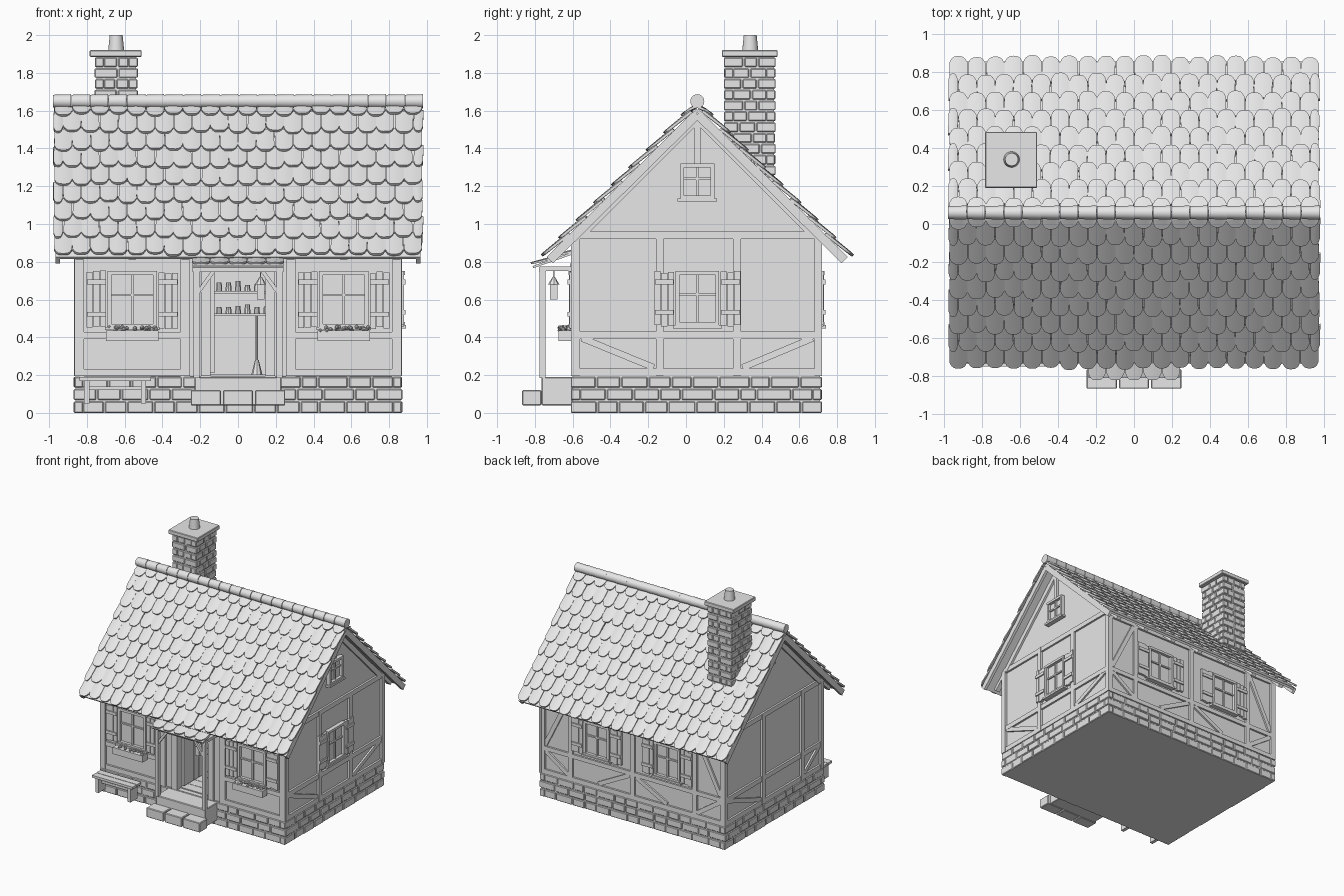
import bpy, bmesh, math, random
from mathutils import Matrix, Vector

random.seed(4)
if "Cube" in bpy.data.objects:
    bpy.data.objects.remove(bpy.data.objects["Cube"])

plaster = bpy.data.materials.new("light_grey")
plaster.use_nodes = True
plaster.diffuse_color = (0.8, 0.8, 0.8, 1)
plaster.node_tree.nodes["Principled BSDF"].inputs["Base Color"].default_value = (0.8, 0.8, 0.8, 1)


def frame(u, v, w, o=(0, 0, 0)):
    m = Matrix((u, v, w)).transposed().to_4x4()
    m.translation = o
    return m


# Wall frames: u runs along the wall, v is up, w points outward
WORLD = Matrix.Identity(4)
FRONT = frame((1, 0, 0), (0, 0, 1), (0, -1, 0), (0, -0.59, 0))
BACK = frame((-1, 0, 0), (0, 0, 1), (0, 1, 0), (0, 0.70, 0))
SIDE = frame((0, 1, 0), (0, 0, 1), (1, 0, 0))
RIGHT = frame((0, 1, 0), (0, 0, 1), (1, 0, 0), (0.85, 0, 0))
LEFT = frame((0, -1, 0), (0, 0, 1), (-1, 0, 0), (-0.85, 0, 0))
MID, RIDGE, RUN = 0.06, 1.615, 0.79


class Part:
    """Collects simple solids into one named object."""
    def __init__(self, m=WORLD):
        self.bm, self.m = bmesh.new(), m

    def rect(self, u0, u1, v0, v1, w0, w1, rot=WORLD):
        t = Matrix.Translation(((u0 + u1) / 2, (v0 + v1) / 2, (w0 + w1) / 2))
        s = Matrix.Diagonal((abs(u1 - u0), abs(v1 - v0), abs(w1 - w0), 1))
        bmesh.ops.create_cube(self.bm, size=1, matrix=self.m @ t @ rot @ s)

    def bar(self, p, q, width, w0, w1):
        p, q = Vector(p), Vector(q)
        d, c = q - p, (p + q) / 2
        h, k = d.length / 2, width / 2
        rot = Matrix.Rotation(math.atan2(d.y, d.x), 4, 'Z')
        self.rect(c.x - h, c.x + h, c.y - k, c.y + k, w0, w1, rot)

    def cyl(self, c, r1, r2, depth, rot=WORLD, n=20):
        bmesh.ops.create_cone(self.bm, cap_ends=True, segments=n, radius1=r1, radius2=r2,
                              depth=depth, matrix=self.m @ Matrix.Translation(c) @ rot)

    def tile(self, m, width, length, thick=0.014, lift=0.016):
        # Arched tile with a rounded lower end
        rows = []
        for i in range(9):
            u = -1 + i / 4
            arch = 0.007 * (1 - u * u)
            low = 0.04 * abs(u) ** 3.5
            pts = [(low, arch + lift + thick), (length, arch + thick),
                   (length, arch), (low, arch + lift)]
            rows.append([self.bm.verts.new(m @ Vector((u * width / 2, v, z))) for v, z in pts])
        for a, b in zip(rows, rows[1:]):
            for j in range(4):
                self.bm.faces.new((a[j], b[j], b[j - 3], a[j - 3]))
        self.bm.faces.new(rows[0])
        self.bm.faces.new(rows[-1][::-1])

    def done(self, name, smooth=False, bevel=0):
        bmesh.ops.recalc_face_normals(self.bm, faces=self.bm.faces)
        me = bpy.data.meshes.new(name)
        self.bm.to_mesh(me)
        self.bm.free()
        me.materials.append(plaster)
        ob = bpy.data.objects.new(name, me)
        bpy.context.collection.objects.link(ob)
        if bevel:
            mod = ob.modifiers.new("soft_edges", 'BEVEL')
            mod.width, mod.segments = bevel, 1
        if smooth:
            bpy.ops.object.select_all(action='DESELECT')
            ob.select_set(True)
            bpy.context.view_layer.objects.active = ob
            bpy.ops.object.shade_smooth_by_angle(angle=math.radians(40))
        return ob


def brickwork(name, x0, x1, y0, y1, z0, z1, rows, length):
    # Solid mortar core wrapped in staggered bricks of uneven length
    core = Part()
    core.rect(x0 + .01, x1 - .01, y0 + .01, y1 - .01, z0, z1)
    core.done(name + "_core")
    p, d, h, gap = Part(), 0.05, (z1 - z0) / rows, 0.004
    for r in range(rows):
        z = z0 + r * h
        for along_x in (True, False):
            a, b = (x0, x1) if along_x else (y0, y1)
            inset = d if (r % 2 == 0) == along_x else 0
            a, b = a + inset, b - inset
            n = max(2, round((b - a) / length))
            for edge in (0, 1):
                cuts = [a] + [a + (b - a) * (i + random.uniform(-.2, .2)) / n for i in range(1, n)] + [b]
                for c, e in zip(cuts, cuts[1:]):
                    out = random.uniform(0, .005)
                    c2, e2 = c + gap * (c > a), e - gap * (e < b)
                    zz = (z + (gap if r else 0), z + h - gap)
                    if along_x:
                        y = (y0 + out, y0 + d) if edge == 0 else (y1 - d, y1 - out)
                        p.rect(c2, e2, *y, *zz)
                    else:
                        x = (x0 + out, x0 + d) if edge == 0 else (x1 - d, x1 - out)
                        p.rect(*x, c2, e2, *zz)
    p.done(name + "_bricks", bevel=0.005)


def window(name, m, u, v0, v1, half, shutters=True):
    p = Part(m)
    p.rect(u - half, u + half, v0, v1, 0, 0.008)
    for s in (-1, 1):
        p.rect(u + s * half, u + s * (half - .02), v0, v1, 0, 0.03)
    for v in (v0, v1 - .02):
        p.rect(u - half, u + half, v, v + .02, 0, 0.033)
    p.rect(u - .007, u + .007, v0, v1, 0, 0.02)
    mid = v0 + (v1 - v0) * .58
    p.rect(u - half, u + half, mid - .006, mid + .006, 0, 0.02)
    p.rect(u - half - .015, u + half + .015, v0 - .012, v0 + .004, 0, 0.04)
    p.done(name + "_frame")
    if shutters:
        p = Part(m)
        for s in (-1, 1):
            for i in range(3):
                a = u + s * (half + .008 + i * .036)
                j = random.uniform(-.008, .008)
                p.rect(a, a + s * .033, v0 + j, v1 - .005 + j, 0.008, 0.028)
            for v in (v0 + .06, v1 - .07):
                p.rect(u + s * (half + .01), u + s * (half + .11), v, v + .025, 0.02, 0.038)
        p.done(name + "_shutters")


# Stone base, walls with open doorway, attic
brickwork("foundation", -0.87, 0.87, -0.61, 0.72, 0, 0.195, 3, 0.13)
p = Part()
for s in (-1, 1):
    p.rect(s * .80, s * .85, -.59, .70, .19, .94)
    p.rect(s * .145, s * .85, -.59, -.54, .19, .94)
p.rect(-.15, .15, -.59, -.54, .77, .94)
p.rect(-.85, .85, .65, .70, .19, .94)
p.done("walls")
p = Part()
ends = [[p.bm.verts.new((x, y, z)) for y, z in ((-.59, .935), (.71, .935), (MID, 1.585))] for x in (-.85, .85)]
p.bm.faces.new(ends[0])
p.bm.faces.new(ends[1])
for i in range(3):
    p.bm.faces.new((ends[0][i], ends[0][i - 1], ends[1][i - 1], ends[1][i]))
p.done("attic_gables")
p = Part()
for i in range(14):
    p.rect(-.8, .8, -.56 + i * .087, -.477 + i * .087, .18, .203)
p.done("floor_boards")

# Timber framing on each wall
p = Part(FRONT)
for s in (-1, 1):
    for u in (.84, .28, .17):
        p.rect(s * (u - .025), s * (u + .025), .195, .94, 0, .02)
    for v in (.215, .41):
        p.rect(s * .28, s * .86, v - .018, v + .018, 0, .016)
p.rect(-.2, .2, .755, .79, 0, .025)
p.rect(-.86, .86, .89, .93, 0, .018)
p.done("front_timbers")
p = Part(BACK)
for u in (-.84, -.58, 0, .58, .84):
    p.rect(u - .02, u + .02, .195, .94, 0, .018)
for v in (.215, .41, .90):
    p.rect(-.86, .86, v - .018, v + .018, 0, .016)
for s in (-1, 1):
    p.bar((s * .60, .88), (s * .82, .44), .035, 0, .014)
    p.bar((s * .60, .24), (s * .82, .39), .035, 0, .014)
    p.bar((s * .03, .39), (s * .32, .24), .035, 0, .014)
p.done("back_timbers")
for name, m, mid, posts in (("right", RIGHT, MID, (-.58, -.14, .27, .70)), ("left", LEFT, -MID, (-.70, -.2, .32, .58))):
    p = Part(m)
    for u in posts:
        p.rect(u - .02, u + .02, .195, .96, 0, .018)
    for v in (.215, .41, .94):
        p.rect(mid - .65, mid + .65, v - .02, v + .02, 0, .016)
    p.bar((posts[0] + .03, .395), (posts[1] - .03, .24), .035, 0, .014)
    p.bar((posts[2] + .03, .24), (posts[3] - .03, .395), .035, 0, .014)
    p.rect(mid - .018, mid + .018, 1.32, 1.56, 0, .018)
    for s in (-1, 1):
        p.bar((mid, 1.555), (mid + s * .62, .935), .04, 0, .018)
    p.done(name + "_timbers")

# Windows and flower boxes
for name, u in (("left", .56), ("right", -.56)):
    window("front_" + name + "_window", FRONT, u, .45, .75, .13)
    p = Part(FRONT)
    p.rect(u - .14, u + .14, .38, .435, .02, .085)
    p.done("flower_box_" + name)
    p = Part(FRONT)
    for i in range(22):
        c = (u + random.uniform(-.13, .13), random.uniform(.435, .455), random.uniform(.03, .08))
        bmesh.ops.create_icosphere(p.bm, subdivisions=1, radius=.012, matrix=FRONT @ Matrix.Translation(c))
    p.done("flowers_" + name)
for i, u in enumerate((-.33, .33)):
    window("back_window_%d" % (i + 1), BACK, u, .46, .75, .12)
window("side_window", RIGHT, MID, .46, .75, .115)
window("attic_window", RIGHT, MID, 1.13, 1.32, .09, False)

# Roof deck, rake boards, rafters and overlapping tiles
deck, trim, tiles = Part(SIDE), Part(SIDE), Part()
for sgn, name in ((-1, "front"), (1, "back")):
    eave = (MID + sgn * RUN, RIDGE - RUN - .005)
    deck.bar((MID, RIDGE - .012), eave, .018, -.965, .965)
    for x in (-.955, .955):
        trim.bar((MID, RIDGE - .035), (eave[0] - sgn * .01, eave[1] - .012), .045, x - .012, x + .012)
    for i in range(7):
        x = -.84 + i * .28
        trim.bar((MID + sgn * .6, RIDGE - .635), (eave[0] - sgn * .03, eave[1] + .005), .035, x - .02, x + .02)
    ux, up, nor = Vector((-sgn, 0, 0)), Vector((0, -sgn, 1)).normalized(), Vector((0, sgn, 1)).normalized()
    for row in range(9):
        s = (1.128 - row * .131) / math.sqrt(2)
        n, first = (20, -.926) if row % 2 == 0 else (21, -.975)
        for i in range(n):
            half = row % 2 and i in (0, n - 1)
            x = first + i * .0975 + (.022 if i == 0 else -.022) * bool(half)
            o = Vector((x, MID + sgn * s, RIDGE - s)) + up * random.uniform(-.009, .009)
            m = frame(ux, up, nor, o) @ Matrix.Rotation(random.uniform(-.03, .03), 4, 'Z')
            tiles.tile(m, .05 if half else .095, min(.17, s * 1.4))
deck.done("roof_deck")
trim.done("rafters_and_rake_boards")
tiles.done("roof_tiles", smooth=True)
p = Part()
turn = Matrix.Rotation(math.pi / 2, 4, 'Y')
for i in range(20):
    p.cyl((-.931 + i * .098, MID, 1.65), .034, .037, .096, turn)
p.done("ridge_tiles", smooth=True)

# Chimney
brickwork("chimney", -.76, -.53, .2, .475, 1.14, 1.885, 13, .1)
p = Part()
p.rect(-.785, -.51, .19, .485, 1.885, 1.92)
p.done("chimney_cap", bevel=.004)
p = Part()
p.cyl((-.645, .34, 1.96), .042, .034, .08)
p.done("chimney_pot", smooth=True)

# Porch: steps, posts, braces and small tiled roof
p = Part()
p.rect(-.23, .23, -.765, -.6, .04, .19)
for x in (-.25, -.08, .09):
    p.rect(x, x + .16, -.868, -.765, .04, .12)
p.done("door_steps", bevel=.005)
p = Part()
for s in (-1, 1):
    p.rect(s * .205, s * .235, -.775, -.745, .185, .77)
    p.rect(s * .205, s * .235, -.775, -.6, .75, .775)
p.rect(-.24, .24, -.778, -.742, .745, .772)
p.m = FRONT
for s in (-1, 1):
    p.bar((s * .21, .64), (s * .13, .75), .02, .16, .18)
p.done("porch_frame")
p = Part(SIDE)
p.bar((-.81, .772), (-.6, .845), .012, -.24, .24)
p.done("porch_roof")
p = Part()
up = Vector((0, .21, .073)).normalized()
for row in range(2):
    for i in range(5):
        o = Vector((-.196 + i * .098, -.815 + row * .1, .774 + row * .035))
        p.tile(frame((1, 0, 0), up, Vector((1, 0, 0)).cross(up), o), .095, .12, .01, .008)
p.done("porch_tiles", smooth=True)
p = Part()
p.rect(.1, .14, -.72, -.68, .6, .68)
p.cyl((.12, -.70, .70), .03, .006, .04, n=8)
p.rect(.117, .123, -.703, -.697, .71, .76)
p.done("lantern")

# Open door, shelves with jars and a broom inside
p = Part()
for i in range(4):
    p.rect(-.145, -.125, -.54 + i * .065, -.478 + i * .065, .21, .765)
p.done("door_leaf")
p = Part()
for z in (.525, .645):
    p.rect(-.24, .24, .55, .65, z - .012, z)
    for i in range(9):
        h = random.uniform(.03, .055)
        p.cyl((-.2 + i * .05, .6, z + h / 2), .017, .014, h, n=10)
p.done("shelves")
p = Part()
p.cyl((.1, .6, .36), .007, .007, .32, n=8)
p.cyl((.1, .6, .24), .03, .01, .08, n=8)
p.done("broom")

# Bench beside the door
p = Part()
for y in (-.75, -.69):
    p.rect(-.84, -.46, y, y + .055, .17, .19)
for x in (-.80, -.50):
    p.rect(x - .014, x + .014, -.74, -.645, .05, .17)
p.rect(-.80, -.50, -.70, -.68, .12, .14)
p.done("bench")
